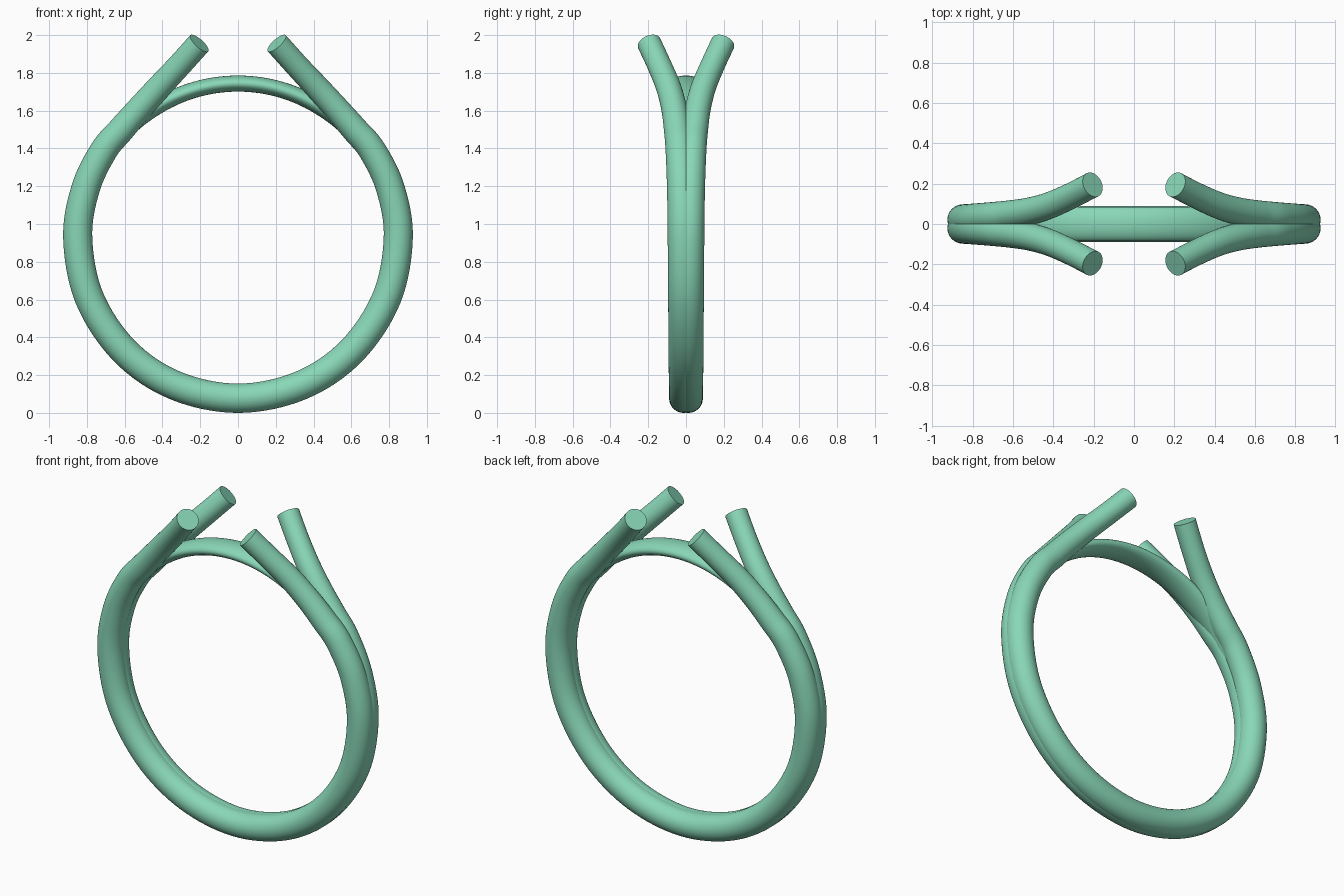
import bpy, bmesh, math
from mathutils import Vector

if "Cube" in bpy.data.objects:
    bpy.data.objects.remove(bpy.data.objects["Cube"])

ZC, R = 0.926, 0.8485          # ring centre height and centreline radius
Y = Vector((0, 1, 0))

mat = bpy.data.materials.new("green")
mat.diffuse_color = (0.25, 0.68, 0.48, 1)
mat.use_nodes = True
mat.node_tree.nodes["Principled BSDF"].inputs["Base Color"].default_value = mat.diffuse_color


def catmull(ctrl, steps):
    """Smooth curve through tuples of any length."""
    out = []
    for i in range(len(ctrl) - 1):
        p0, p1 = ctrl[max(i - 1, 0)], ctrl[i]
        p2, p3 = ctrl[i + 1], ctrl[min(i + 2, len(ctrl) - 1)]
        for s in range(steps):
            t = s / steps
            out.append(tuple(0.5 * (2 * b + (c - a) * t + (2 * a - 5 * b + 4 * c - d) * t * t
                                    + (3 * b - a - 3 * c + d) * t ** 3)
                             for a, b, c, d in zip(p0, p1, p2, p3)))
    out.append(tuple(ctrl[-1]))
    return out


def sweep(name, path, sides=40):
    """Capped elliptical tube; path rows are (x, y, z, radial half, y half)."""
    bm = bmesh.new()
    pts = [Vector(p[:3]) for p in path]
    rings = []
    for i, p in enumerate(path):
        t = (pts[min(i + 1, len(pts) - 1)] - pts[max(i - 1, 0)]).normalized()
        side = (Y - t * t.dot(Y)).normalized()
        n = side.cross(t)
        rings.append([bm.verts.new(pts[i] + n * p[3] * math.cos(a) + side * p[4] * math.sin(a))
                      for a in (2 * math.pi * k / sides for k in range(sides))])
    for a, b in zip(rings, rings[1:]):
        for k in range(sides):
            j = (k + 1) % sides
            bm.faces.new((a[k], a[j], b[j], b[k]))
    bm.faces.new(rings[0])
    bm.faces.new(rings[-1])
    bmesh.ops.recalc_face_normals(bm, faces=bm.faces)
    me = bpy.data.meshes.new(name)
    bm.to_mesh(me)
    bm.free()
    ob = bpy.data.objects.new(name, me)
    bpy.context.collection.objects.link(ob)
    me.materials.append(mat)
    bpy.ops.object.select_all(action='DESELECT')
    ob.select_set(True)
    bpy.context.view_layer.objects.active = ob
    bpy.ops.object.shade_smooth_by_angle(angle=math.radians(40))
    return ob


# Right half of the shank wire: round the circle, then off along the prong
half = []
for deg, y, r in ((-90, .012, .0775), (-67, .013, .0775), (-45, .015, .0775), (-22, .017, .0775),
                  (0, .02, .077), (18, .025, .0755), (33, .035, .073)):
    a = math.radians(deg)
    half.append((R * math.cos(a), y, ZC + R * math.sin(a), r, r))
for x, y, z, r in ((.618, .046, 1.50, .071), (.52, .063, 1.612, .068), (.42, .092, 1.722, .066),
                   (.312, .140, 1.838, .064), (.205, .195, 1.957, .064)):
    half.append((x, y, z, r, r))
full = [(-p[0],) + p[1:] for p in half[:0:-1]] + half

# Two split shank wires, mirrored front to back
for name, s in (("back_shank_wire", 1), ("front_shank_wire", -1)):
    sweep(name, catmull([(p[0], s * p[1]) + p[2:] for p in full], 8))

# Thin bridge closing the ring under the prongs
bridge = []
for i in range(61):
    deg = 22 + 136 * i / 60
    f = min(1, (68 - abs(deg - 90)) / 35)      # narrows where it sinks into the shank
    a = math.radians(deg)
    rad = 0.8155 + 0.012 * (1 - f)
    bridge.append((rad * math.cos(a), 0, ZC + 0.002 + rad * math.sin(a), .0425, .055 + .03 * f))
sweep("top_bridge", bridge)
